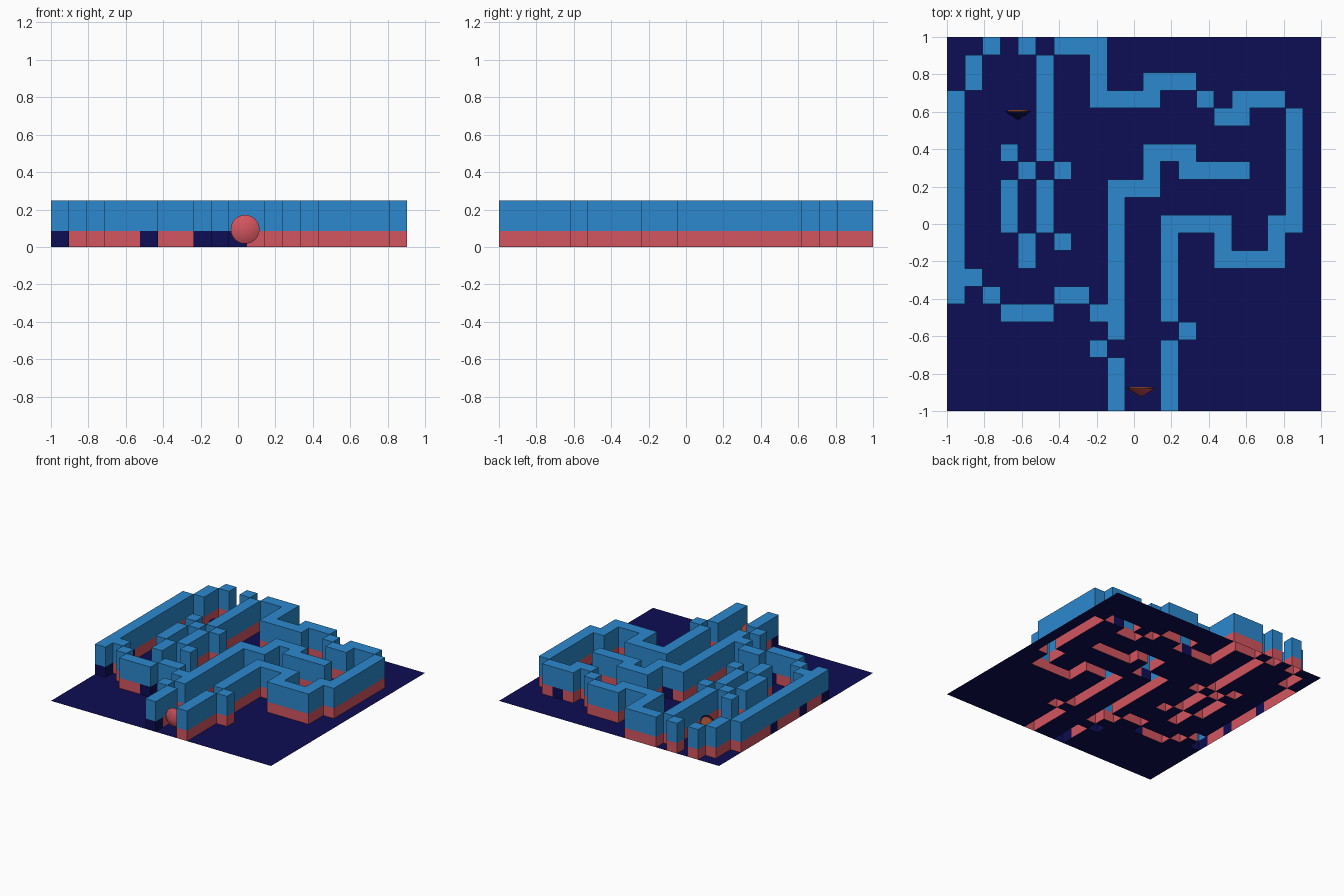
import bpy, bmesh, math

if "Cube" in bpy.data.objects:
    bpy.data.objects.remove(bpy.data.objects["Cube"])

N = 21                       # cells per side
CELL = 2 / N
BASE_H, TOP_H = 0.085, 0.248

# Wall runs as corner cells (column, row from the back); steps may be diagonal
RUNS = [
    [(2, 0), (1, 1), (1, 2), (0, 3), (0, 14)],
    [(1, 13), (2, 14), (3, 15), (5, 15), (6, 14), (7, 14), (8, 15), (9, 15)],
    [(8, 17), (9, 16), (9, 8), (11, 8), (11, 6), (13, 6), (13, 7), (16, 7)],
    [(9, 18), (9, 20)],
    [(12, 20), (12, 17), (13, 16), (12, 15), (12, 10), (15, 10), (15, 12),
     (18, 12), (18, 10), (19, 10), (19, 4), (18, 3), (16, 3), (16, 4), (15, 4),
     (13, 2), (11, 2), (11, 3), (8, 3), (8, 0), (6, 0), (5, 1), (5, 6),
     (6, 7), (5, 8), (5, 10), (6, 11)],
    [(4, 0), (5, 1)],
    [(3, 6), (4, 7), (3, 8), (3, 10), (4, 11), (4, 12)],
]
# Wall cells with a navy base
NAVY_CELLS = {(0, 7), (0, 11), (0, 14), (5, 15), (8, 17), (9, 20),
              (10, 8), (17, 3), (10, 3), (13, 6), (9, 15)}


def run_cells(run):
    cells = set(run)
    for (c0, r0), (c1, r1) in zip(run, run[1:]):
        steps = max(abs(c1 - c0), abs(r1 - r0))
        for i in range(steps):
            cells.add((c0 + (c1 - c0) * i // steps, r0 + (r1 - r0) * i // steps))
    return cells


WALLS = set().union(*(run_cells(run) for run in RUNS))


def material(name, color):
    m = bpy.data.materials.new(name)
    m.diffuse_color = (*color, 1)
    m.use_nodes = True
    m.node_tree.nodes["Principled BSDF"].inputs["Base Color"].default_value = m.diffuse_color
    return m


blue = material("blue", (0.025, 0.25, 0.62))
red = material("red", (0.65, 0.09, 0.115))
navy = material("navy", (0.004, 0.004, 0.09))
orange = material("orange", (0.6, 0.13, 0.05))


def mesh_object(name, quads, mats):
    bm = bmesh.new()
    for pts, mat in quads:
        f = bm.faces.new([bm.verts.new(p) for p in pts])
        f.material_index = mat
    bmesh.ops.remove_doubles(bm, verts=bm.verts, dist=1e-4)
    me = bpy.data.meshes.new(name)
    bm.to_mesh(me)
    bm.free()
    ob = bpy.data.objects.new(name, me)
    bpy.context.collection.objects.link(ob)
    for m in mats:
        me.materials.append(m)


# Floor tiles, wall caps, and wall sides wherever wall meets open space
floor, base, upper = [], [], []
for r in range(N):
    for c in range(N):
        x0, x1 = -1 + c * CELL, -1 + (c + 1) * CELL
        y0, y1 = 1 - (r + 1) * CELL, 1 - r * CELL
        ring = [(x0, y0), (x1, y0), (x1, y1), (x0, y1)]
        if (c, r) not in WALLS:
            floor.append(([(x, y, 0) for x, y in ring], 0))
            continue
        upper.append(([(x, y, TOP_H) for x, y in ring], 0))
        for i, (dc, dr) in enumerate([(0, 1), (1, 0), (0, -1), (-1, 0)]):
            if (c + dc, r + dr) in WALLS:
                continue
            a, b = ring[i], ring[(i + 1) % 4]
            for quads, lo, hi, mat in ((base, 0, BASE_H, int((c, r) in NAVY_CELLS)),
                                       (upper, BASE_H, TOP_H, 0)):
                quads.append(([(*a, lo), (*b, lo), (*b, hi), (*a, hi)], mat))

mesh_object("floor", floor, [navy])
mesh_object("wall_base", base, [red, navy])
mesh_object("wall_upper", upper, [blue])


# Shallow cone markers at the entrance and the goal, pointing to the front
def marker(name, x, y, radius, mat):
    z = 0.094
    rot = (math.pi / 2, 0, 0)
    bpy.ops.mesh.primitive_cone_add(vertices=32, radius1=radius, depth=0.045,
                                    location=(x, y, z), rotation=rot)
    cone = bpy.context.object
    cone.name = name + "_cone"
    cone.data.materials.append(mat)
    bpy.ops.object.shade_smooth_by_angle()
    bpy.ops.mesh.primitive_cylinder_add(vertices=32, radius=radius * 0.8, depth=0.008,
                                        location=(x, y + 0.0265, z), rotation=rot)
    plate = bpy.context.object
    plate.name = name + "_back_plate"
    plate.data.materials.append(orange)


marker("entrance_marker", 0.038, -0.902, 0.077, red)
marker("goal_marker", -0.62, 0.578, 0.07, navy)
